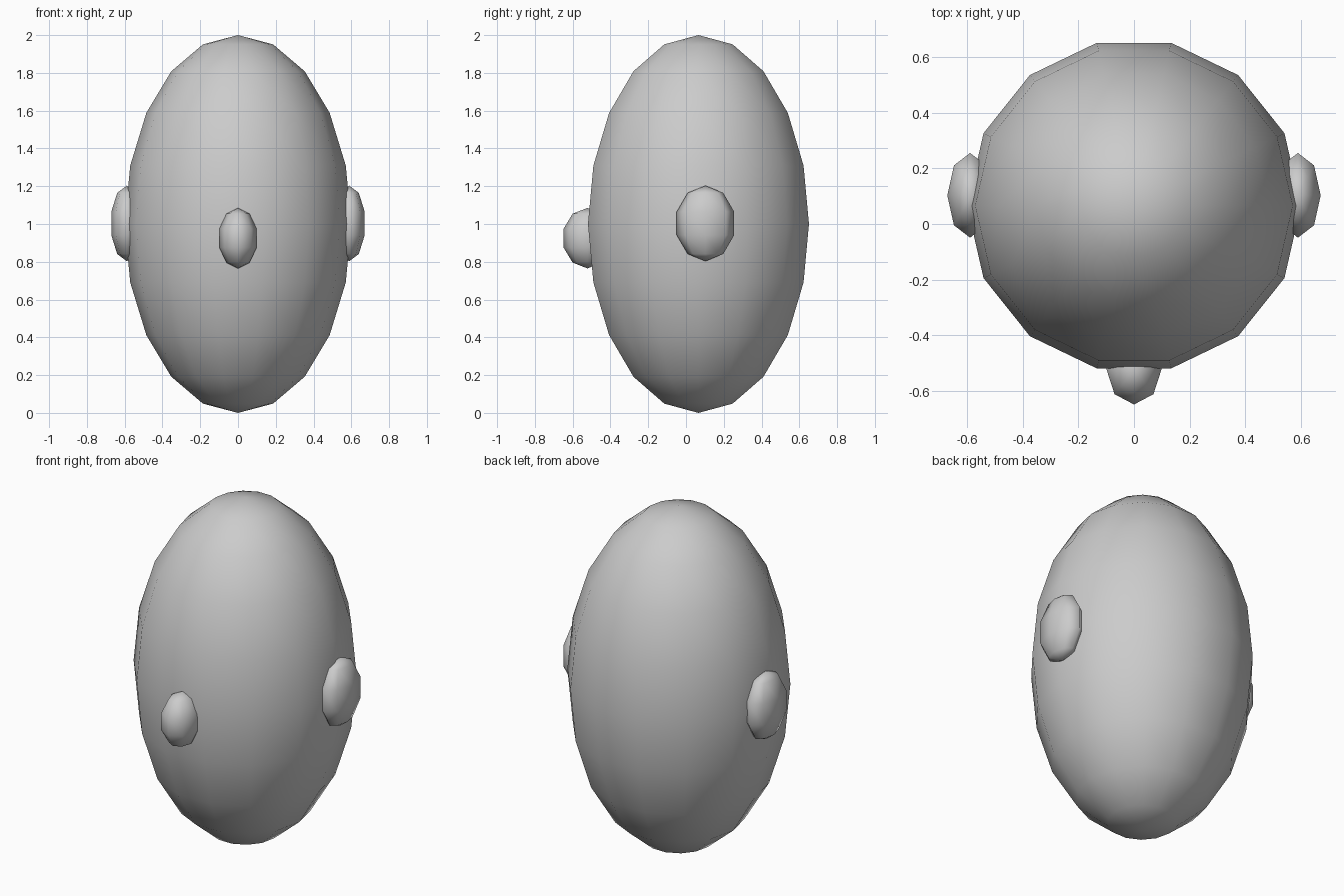
import bpy
import math

if "Cube" in bpy.data.objects:
    bpy.data.objects.remove(bpy.data.objects["Cube"])


def ellipsoid(name, loc, radii, segments, rings):
    # Low-poly smooth UV sphere, turned so that a column of vertices lies on the x axis
    bpy.ops.mesh.primitive_uv_sphere_add(segments=segments, ring_count=rings, radius=1,
                                         rotation=(0, 0, math.pi / 2))
    ob = bpy.context.object
    bpy.ops.object.transform_apply(location=False, rotation=True, scale=False)
    ob.name = name
    ob.location = loc
    ob.scale = radii
    bpy.ops.object.transform_apply(location=False, rotation=False, scale=True)
    bpy.ops.object.shade_smooth()
    return ob


# Egg-shaped head
ellipsoid("head", (0, 0.066, 1.0), (0.6, 0.6, 1.0), 14, 10)

# Nose on the front
ellipsoid("nose", (0, -0.522, 0.925), (0.104, 0.133, 0.16), 8, 5)

# Ears on both sides
for side, label in ((-1, "left"), (1, "right")):
    ellipsoid("ear_" + label, (side * 0.589, 0.103, 1.003), (0.086, 0.16, 0.2), 8, 5)
